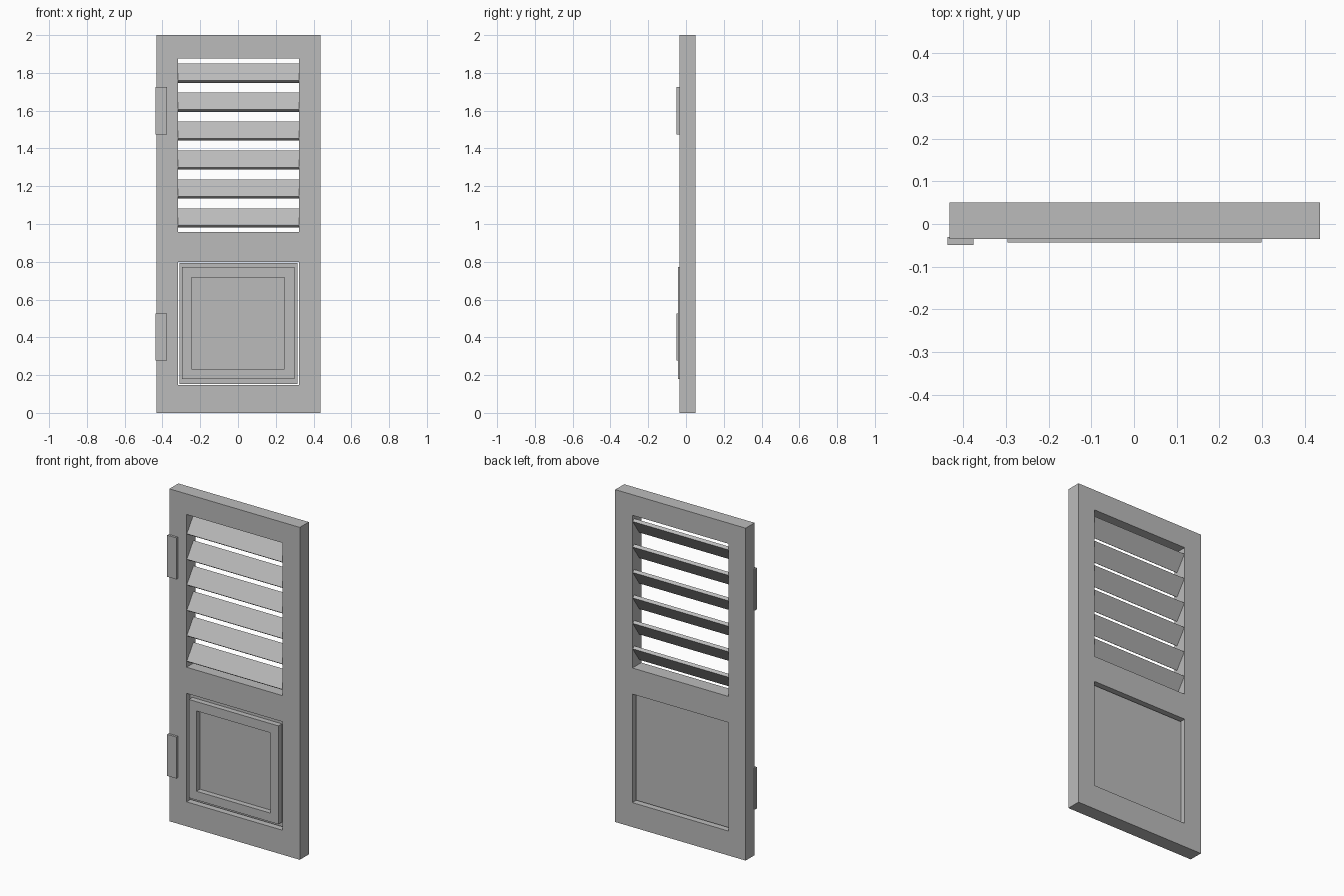
import bpy, bmesh, math
from mathutils import Matrix, Vector

if "Cube" in bpy.data.objects:
    bpy.data.objects.remove(bpy.data.objects["Cube"])

grey = bpy.data.materials.new("painted grey")
grey.diffuse_color = (0.5, 0.5, 0.5, 1)
grey.use_nodes = True
grey.node_tree.nodes["Principled BSDF"].inputs["Base Color"].default_value = grey.diffuse_color

CX = 0.002                      # middle of the door leaf
FRONT, BACK = -0.035, 0.05      # leaf faces
OPEN = 0.32                     # half width of both openings


def finish(name, bm):
    bmesh.ops.recalc_face_normals(bm, faces=bm.faces)
    mesh = bpy.data.meshes.new(name)
    bm.to_mesh(mesh)
    bm.free()
    mesh.materials.append(grey)
    obj = bpy.data.objects.new(name, mesh)
    bpy.context.collection.objects.link(obj)
    return obj


def box(name, x, y, z, tilt=0.0):
    """Box from (min, max) ranges, tilted about its own x axis."""
    size = [r[1] - r[0] for r in (x, y, z)]
    mid = Vector([(r[0] + r[1]) / 2 for r in (x, y, z)])
    bm = bmesh.new()
    bmesh.ops.create_cube(bm, size=1, matrix=Matrix.Diagonal((*size, 1)))
    obj = finish(name, bm)
    obj.location = mid
    obj.rotation_euler.x = tilt
    return obj


def pierced_slab(name, xs, zs, holes, y0, y1):
    """Slab on an x/z grid with some cells left open."""
    bm = bmesh.new()
    grid = [[bm.verts.new((x, y0, z)) for x in xs] for z in zs]
    for j in range(len(zs) - 1):
        for i in range(len(xs) - 1):
            if (i, j) not in holes:
                bm.faces.new((grid[j][i], grid[j][i + 1],
                              grid[j + 1][i + 1], grid[j + 1][i]))
    ext = bmesh.ops.extrude_face_region(bm, geom=bm.faces[:], use_keep_orig=True)
    moved = [g for g in ext["geom"] if isinstance(g, bmesh.types.BMVert)]
    bmesh.ops.translate(bm, verts=moved, vec=(0, y1 - y0, 0))
    return finish(name, bm)


# Door frame with louvre opening above and panel opening below
pierced_slab("door_frame",
             [CX - 0.434, CX - OPEN, CX + OPEN, CX + 0.434],
             [0, 0.147, 0.80, 0.957, 1.876, 2.0],
             {(1, 1), (1, 3)}, FRONT, BACK)

# Recessed lower panel with a narrow gap around it
box("lower_panel", (CX - 0.313, CX + 0.313), (-0.01, 0.025), (0.154, 0.793))

# Raised moulding on the panel front
pierced_slab("panel_moulding",
             [CX - 0.299, CX - 0.248, CX + 0.244, CX + 0.297],
             [0.18, 0.233, 0.716, 0.772],
             {(1, 1)}, -0.043, -0.01)

# Slanted louvre slats, low at the front and high at the back
for k in range(6):
    z = 1.032 + 0.1532 * k
    box(f"louvre_slat_{k + 1}", (CX - OPEN - 0.002, CX + OPEN + 0.002),
        (0.0075 - 0.055, 0.0075 + 0.055), (z - 0.01, z + 0.01), math.radians(55))

# Hinge plates on the left edge
for name, z in (("lower_hinge", 0.402), ("upper_hinge", 1.60)):
    box(name, (-0.437, -0.376), (-0.049, -0.031), (z - 0.125, z + 0.125))
